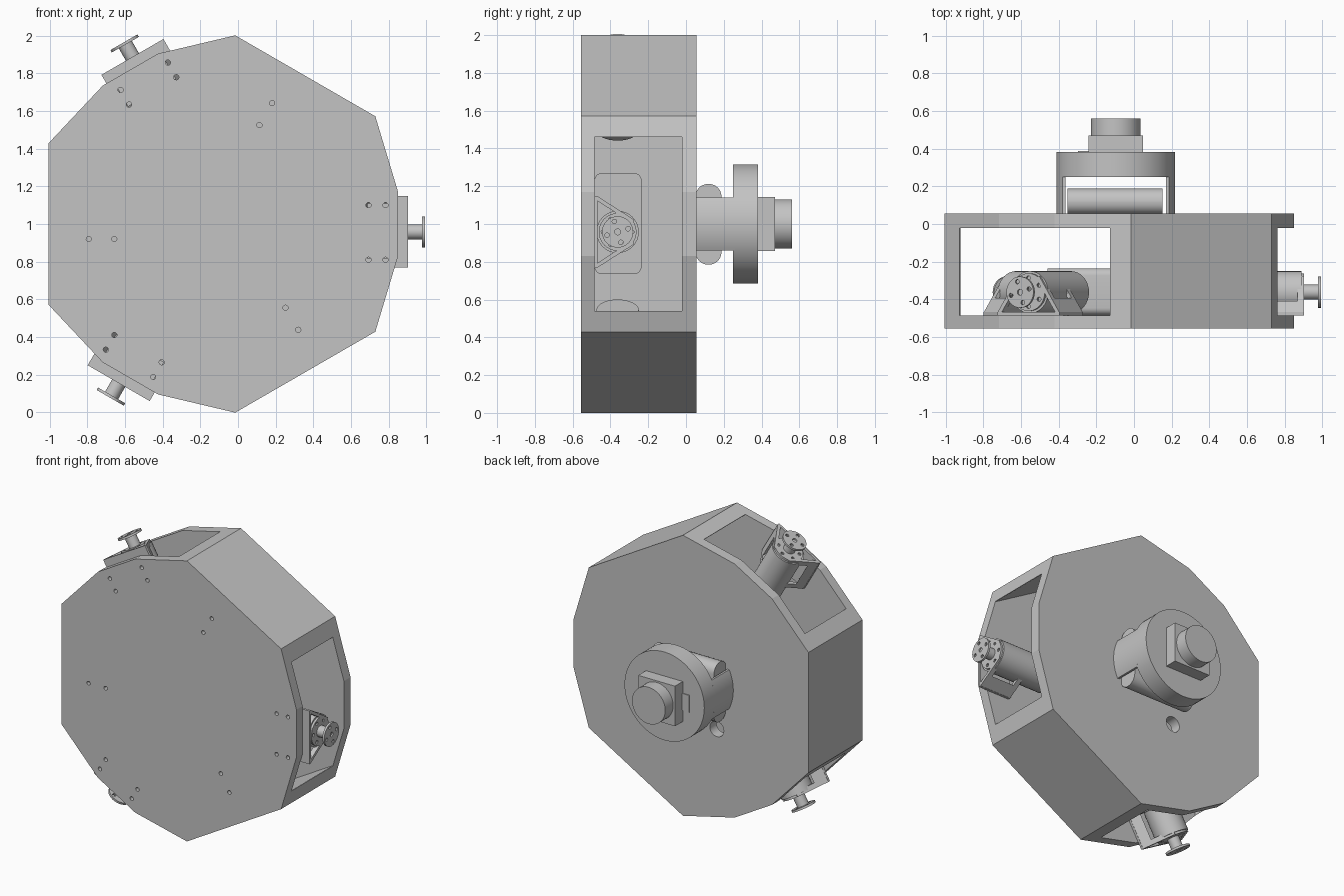
import bpy, bmesh
from math import cos, sin, pi, radians, hypot
from mathutils import Matrix, Vector

cube = bpy.data.objects.get("Cube")
if cube:
    bpy.data.objects.remove(cube, do_unlink=True)

grey = bpy.data.materials.new("plain grey")
grey.use_nodes = True
grey.diffuse_color = (0.55, 0.55, 0.55, 1)
grey.node_tree.nodes["Principled BSDF"].inputs["Base Color"].default_value = grey.diffuse_color

HUB = Matrix.Translation((-0.097, 0, 1))   # drum axis
TURNS = (0, 120, 240)
made = []


def circle(u, v, r, n=32):
    return [(u + r * cos(2 * pi * i / n), v + r * sin(2 * pi * i / n)) for i in range(n)]


def rounded(u0, u1, v0, v1, r, n=6):
    """Rectangle with round corners."""
    centres = [(u1 - r, v1 - r), (u0 + r, v1 - r), (u0 + r, v0 + r), (u1 - r, v0 + r)]
    return [(u + r * cos(pi / 2 * (k + i / n)), v + r * sin(pi / 2 * (k + i / n)))
            for k, (u, v) in enumerate(centres) for i in range(n + 1)]


def rect(u0, u1, v0, v1):
    return [(u0, v0), (u1, v0), (u1, v1), (u0, v1)]


def prism(name, pts, axis, lo, hi, turn=0):
    """Extrude a profile along x (points are y, z) or y (points are x, z)."""
    place = HUB @ Matrix.Rotation(-radians(turn), 4, 'Y')
    bm = bmesh.new()
    rings = []
    for d in (lo, hi):
        rings.append([bm.verts.new(place @ Vector((d, u, v) if axis == 'x' else (u, d, v)))
                      for u, v in pts])
    bm.faces.new(rings[0])
    bm.faces.new(rings[1])
    n = len(pts)
    for i in range(n):
        j = (i + 1) % n
        bm.faces.new((rings[0][i], rings[0][j], rings[1][j], rings[1][i]))
    bmesh.ops.recalc_face_normals(bm, faces=bm.faces)
    mesh = bpy.data.meshes.new(name)
    bm.to_mesh(mesh)
    bm.free()
    mesh.materials.append(grey)
    ob = bpy.data.objects.new(name, mesh)
    bpy.context.collection.objects.link(ob)
    made.append(ob)
    return ob


def cut(ob, cutters):
    """Subtract the cutters from an object and remove them."""
    for c in cutters:
        c.hide_render = True
        mod = ob.modifiers.new("cut", 'BOOLEAN')
        mod.operation, mod.solver, mod.object = 'DIFFERENCE', 'EXACT', c
    graph = bpy.context.evaluated_depsgraph_get()
    mesh = bpy.data.meshes.new_from_object(ob.evaluated_get(graph))
    ob.modifiers.clear()
    ob.data = mesh
    for c in cutters:
        made.remove(c)
        bpy.data.objects.remove(c, do_unlink=True)


def spin(pts):
    """Repeat profile points at the three turns."""
    out = []
    for a in map(radians, TURNS):
        out += [(u * cos(a) - v * sin(a), u * sin(a) + v * cos(a)) for u, v in pts]
    return out


# Hollow drum with three open sides
drum = prism("drum_body", spin([(0.826, -0.572), (0.947, -0.17), (0.947, 0.17), (0.826, 0.572)]),
             'y', -0.555, 0.055)
void = prism("void", spin([(0.853, -0.46), (1.2, -0.46), (1.2, 0.46), (0.853, 0.46)]),
             'y', -0.485, -0.02)
cutters = [void, prism("cable_hole", circle(-0.185, -0.31, 0.055), 'y', -0.1, 0.1)]
for turn in TURNS:
    for r, t in [(0.79, 0.1), (0.88, 0.1), (0.79, -0.19), (0.88, -0.19)]:
        cutters.append(prism("screw_hole", circle(r, t, 0.014, 12), 'y', -0.6, -0.45, turn))
    for r in (0.56, 0.695):
        cutters.append(prism("screw_hole", circle(r, 0.08, 0.014, 12), 'y', -0.6, -0.45, turn + 60))
cut(drum, cutters)

# Rounded pack on the inner floor
prism("inner_pack", rounded(-0.485, -0.235, -0.265, 0.27, 0.04), 'x', -0.363, 0.363)

# Three radial motors with brackets and flanges
MY, MT = -0.362, -0.042   # motor axis
for turn in TURNS:
    prism("motor", circle(MY, MT, 0.112), 'x', 0.55, 0.985, turn)
    face = prism("motor_face", circle(MY, MT, 0.1), 'x', 0.98, 1.0, turn)
    cut(face, [prism("hole", circle(MY + 0.075 * cos(k * pi / 3), MT + 0.075 * sin(k * pi / 3),
                                    0.012, 10), 'x', 0.988, 1.1, turn) for k in range(6)])
    base = prism("bracket_base", rect(-0.485, -0.468, MT - 0.19, MT + 0.19), 'x', 0.75, 1.0, turn)
    cut(base, [prism("hole", circle(r, t, 0.014, 12), 'y', -0.5, -0.4, turn)
               for r in (0.79, 0.88) for t in (0.1, -0.19)])
    for s in (-1, 1):
        strut = [(-0.47, MT + s * 0.19), (-0.275, MT + s * 0.065),
                 (-0.285, MT + s * 0.045), (-0.47, MT + s * 0.165)]
        ob = prism("bracket_strut", strut, 'x', 0.75, 1.0, turn)
        cut(ob, [prism("window", rect(0.785, 0.965, MT + s * 0.1 - 0.04, MT + s * 0.1 + 0.05),
                       'y', -0.6, -0.1, turn)])
    prism("shaft_hub", circle(MY, MT, 0.04, 24), 'x', 1.0, 1.077, turn)
    flange = prism("flange", circle(MY, MT, 0.083), 'x', 1.075, 1.09, turn)
    holes = [prism("hole", circle(MY + 0.058 * cos(k * pi / 2 + 0.3),
                                  MT + 0.058 * sin(k * pi / 2 + 0.3), 0.012, 10),
                   'x', 1.0, 1.2, turn) for k in range(4)]
    holes.append(prism("hole", circle(MY, MT, 0.016, 12), 'x', 1.08, 1.2, turn))
    cut(flange, holes)

# Rear stand: two legs trimmed to the disc's curve
R = 0.315
for s in (-1, 1):
    arc = [(s * hypot(R, 0) * cos(k * 0.0459), R * sin(k * 0.0459)) for k in range(-10, 11)]
    leg = arc + [(s * 0.268, arc[-1][1]), (s * 0.268, arc[0][1])]
    prism("stand_leg", leg, 'y', 0.05, 0.26)
prism("stand_disc", circle(0, 0, R, 64), 'y', 0.25, 0.382)
prism("rear_pack", rounded(0.05, 0.188, -0.215, 0.212, 0.066), 'x', -0.255, 0.248)

# Scanner head
prism("scanner_base", rect(-0.145, 0.145, -0.143, 0.143), 'y', 0.38, 0.47)
prism("scanner_head", circle(0, 0, 0.131, 48), 'y', 0.465, 0.56)
prism("scanner_socket", rect(-0.2, -0.14, -0.06, 0.06), 'y', 0.378, 0.388)

# Smooth the round parts, keep edges sharp
bpy.ops.object.select_all(action='DESELECT')
for ob in made:
    ob.select_set(True)
bpy.context.view_layer.objects.active = drum
bpy.ops.object.shade_smooth_by_angle(angle=radians(16))
